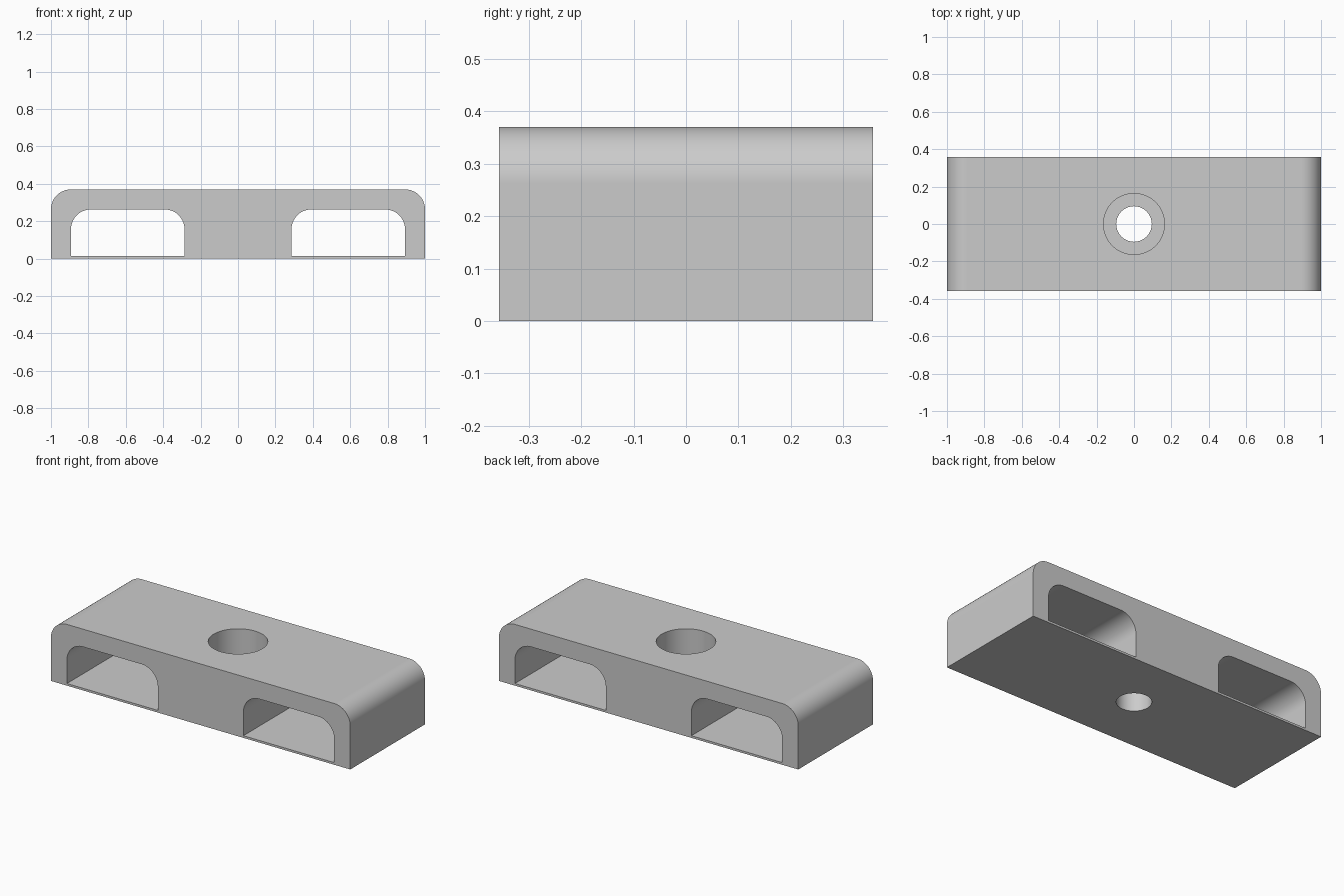
import bpy, bmesh
from math import sin, cos, pi

HALF_DEPTH = 0.357
HEIGHT = 0.37
WALL = 0.107
FLOOR = 0.013
LEDGE = 0.15

old = bpy.data.objects.get("Cube")
if old:
    bpy.data.objects.remove(old, do_unlink=True)

grey = bpy.data.materials.new("light grey")
grey.use_nodes = True
colour = (0.6, 0.6, 0.6, 1)
grey.diffuse_color = colour
grey.node_tree.nodes["Principled BSDF"].inputs["Base Color"].default_value = colour


def make_object(name, bm):
    bmesh.ops.recalc_face_normals(bm, faces=bm.faces)
    mesh = bpy.data.meshes.new(name)
    bm.to_mesh(mesh)
    bm.free()
    mesh.materials.append(grey)
    obj = bpy.data.objects.new(name, mesh)
    bpy.context.collection.objects.link(obj)
    return obj


def arch(name, x0, x1, z0, z1, radius, half_depth, steps=20):
    """Square-bottomed, round-topped outline extruded along y."""
    outline = [(x0, z0), (x1, z0)]
    for cx, start in ((x1 - radius, 0), (x0 + radius, pi / 2)):
        for i in range(steps + 1):
            a = start + pi / 2 * i / steps
            outline.append((cx + radius * cos(a), z1 - radius + radius * sin(a)))
    bm = bmesh.new()
    face = bm.faces.new([bm.verts.new((x, -half_depth, z)) for x, z in outline])
    extruded = bmesh.ops.extrude_face_region(bm, geom=[face])["geom"]
    verts = [v for v in extruded if isinstance(v, bmesh.types.BMVert)]
    bmesh.ops.translate(bm, verts=verts, vec=(0, 2 * half_depth, 0))
    return make_object(name, bm)


def bore(name, radius, z0, z1):
    bm = bmesh.new()
    bmesh.ops.create_cone(bm, cap_ends=True, segments=96, radius1=radius,
                          radius2=radius, depth=z1 - z0)
    bmesh.ops.translate(bm, verts=bm.verts, vec=(0, 0, (z0 + z1) / 2))
    return make_object(name, bm)


# Rounded block
body = arch("bracket_body", -1, 1, 0, HEIGHT, WALL, HALF_DEPTH)

# Two through tunnels, a screw hole and its counterbore
cutters = [
    arch("right_tunnel_cutter", -0.893, -0.286, FLOOR, HEIGHT - WALL, WALL, 0.5),
    arch("left_tunnel_cutter", 0.286, 0.893, FLOOR, HEIGHT - WALL, WALL, 0.5),
    bore("counterbore_cutter", 0.163, LEDGE, 0.5),
    bore("screw_hole_cutter", 0.095, -0.1, 0.5),
]

bpy.ops.object.select_all(action='DESELECT')
bpy.context.view_layer.objects.active = body
body.select_set(True)
for cutter in cutters:
    mod = body.modifiers.new(cutter.name, 'BOOLEAN')
    mod.operation = 'DIFFERENCE'
    mod.solver = 'EXACT'
    mod.object = cutter
    bpy.ops.object.modifier_apply(modifier=mod.name)
    bpy.data.objects.remove(cutter, do_unlink=True)

# Smooth rounds with crisp edges and flat large faces
bpy.ops.object.shade_smooth_by_angle(angle=pi / 6)
weighted = body.modifiers.new("flat_face_normals", 'WEIGHTED_NORMAL')
weighted.keep_sharp = True
